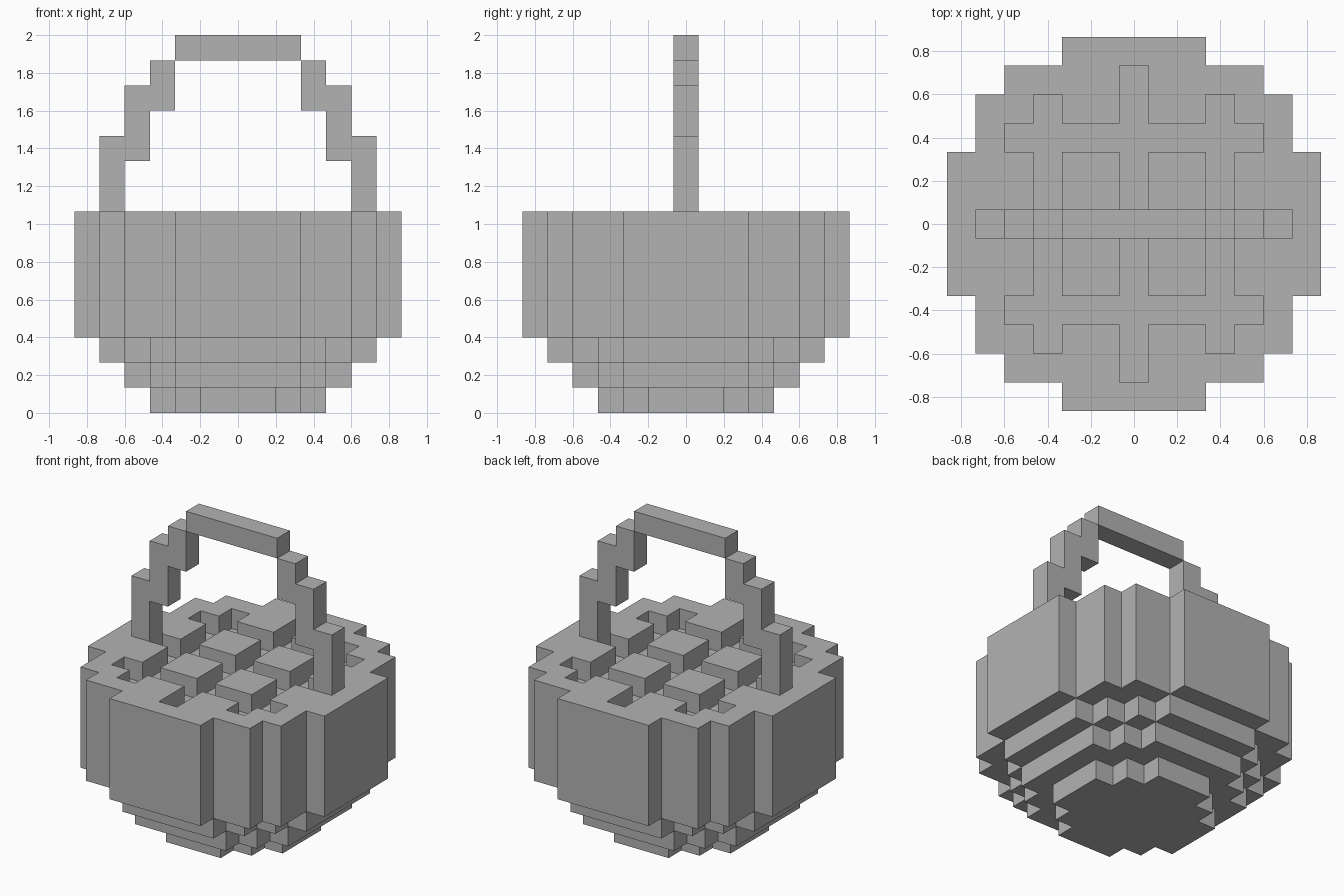
import bpy
import bmesh
from mathutils import Vector

cube = bpy.data.objects.get("Cube")
if cube:
    bpy.data.objects.remove(cube, do_unlink=True)

UNIT = 2 / 15  # edge length of one block

# Single plain grey
grey = bpy.data.materials.new("plain_grey")
grey.use_nodes = True
grey.diffuse_color = (0.45, 0.45, 0.45, 1)
grey.node_tree.nodes["Principled BSDF"].inputs["Base Color"].default_value = (0.45, 0.45, 0.45, 1)

DIRECTIONS = [Vector(d) for d in ((1, 0, 0), (-1, 0, 0), (0, 1, 0), (0, -1, 0), (0, 0, 1), (0, 0, -1))]


def block_part(name, solid):
    """Skin every block for which solid(x, y, z) holds, then merge flat areas."""
    bm = bmesh.new()
    for x in range(-6, 7):
        for y in range(-6, 7):
            for z in range(15):
                if not solid(x, y, z):
                    continue
                centre = Vector((x, y, z + 0.5))
                for d in DIRECTIONS:
                    if solid(x + int(d.x), y + int(d.y), z + int(d.z)):
                        continue
                    u = Vector((d.y, d.z, d.x)) / 2
                    v = d.cross(u)
                    mid = centre + d / 2
                    corners = (mid - u - v, mid + u - v, mid + u + v, mid - u + v)
                    bm.faces.new([bm.verts.new(c * UNIT) for c in corners])
    bmesh.ops.remove_doubles(bm, verts=bm.verts, dist=0.001)
    bmesh.ops.dissolve_limit(bm, angle_limit=0.01, verts=bm.verts, edges=bm.edges)
    mesh = bpy.data.meshes.new(name)
    bm.to_mesh(mesh)
    bm.free()
    mesh.materials.append(grey)
    obj = bpy.data.objects.new(name, mesh)
    bpy.context.collection.objects.link(obj)
    return obj


# Stepped round footprints: reach in y for each column away from the middle
FOOT = (3, 3, 2, 1)
LOWER = (4, 4, 4, 3, 2)
UPPER = (5, 5, 5, 4, 3, 2)
BODY = (6, 6, 6, 5, 5, 4, 2)
TIERS = [FOOT, LOWER, UPPER] + [BODY] * 5


def in_groove(a, b):
    """Lattice of channels sunk into the top."""
    return (a == 0 and b <= 5) or (a == 3 and b <= 4) or (b in (0, 3) and a <= 4)


def basket(x, y, z):
    a, b = abs(x), abs(y)
    if not 0 <= z < len(TIERS) or a >= len(TIERS[z]):
        return False
    return b <= TIERS[z][a] and not (z == len(TIERS) - 1 and in_groove(a, b))


block_part("basket", basket)

# Stepped handle: two mirrored arms and a bar across the top
ARM = {5: range(8, 11), 4: range(10, 13), 3: range(12, 14)}
for side, label in ((1, "left"), (-1, "right")):
    block_part("handle_arm_" + label, lambda x, y, z: y == 0 and z in ARM.get(x * side, ()))
block_part("handle_bar", lambda x, y, z: y == 0 and abs(x) <= 2 and z == 14)
